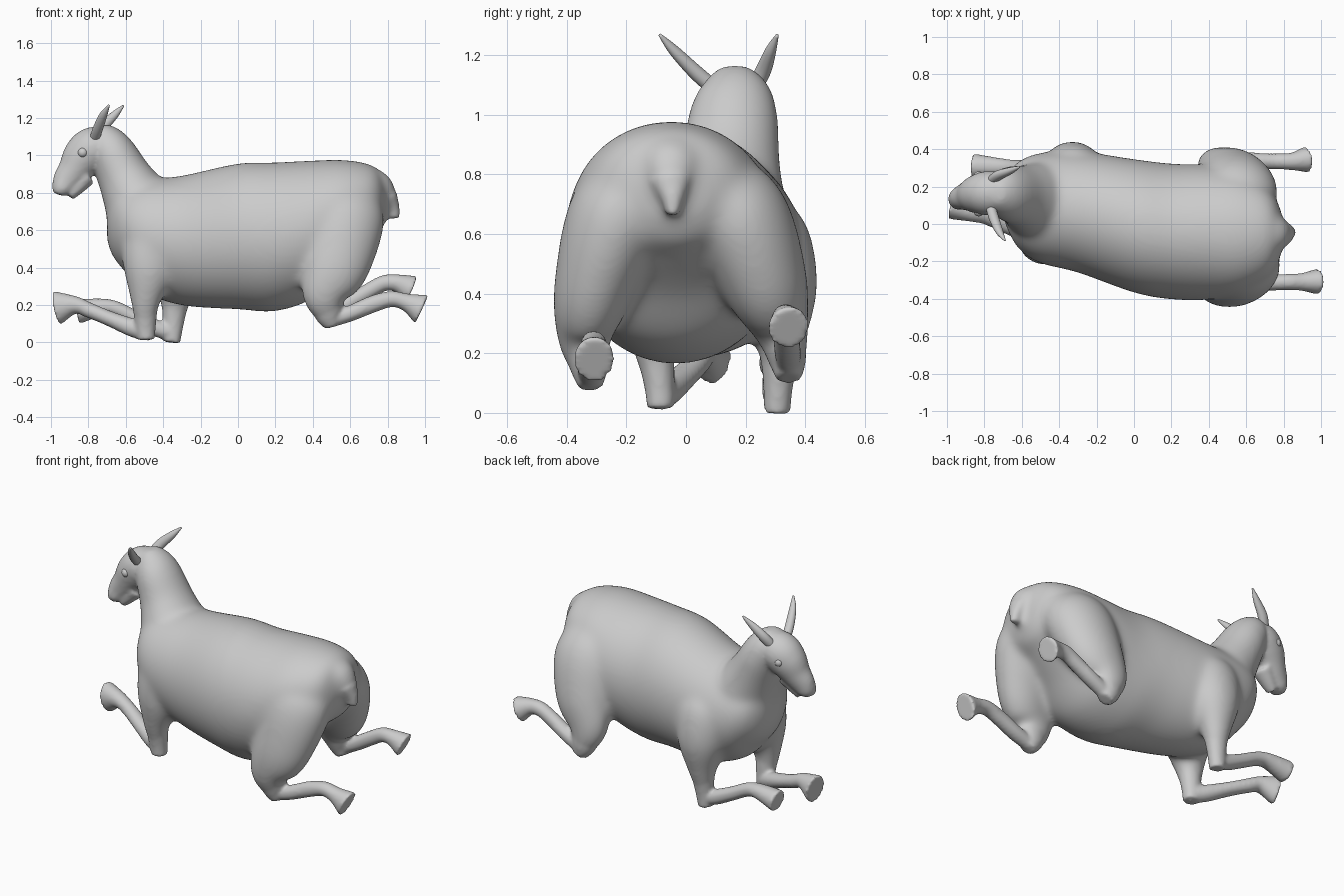
import bpy, bmesh, math
from mathutils import Vector


def spline(pts, n=6):
    """Smooth a list of stations (x, y, z, side radius, other radius)."""
    out = []
    for i in range(len(pts) - 1):
        p = [pts[max(i - 1, 0)], pts[i], pts[i + 1], pts[min(i + 2, len(pts) - 1)]]
        for k in range(n):
            t = k / n
            out.append([0.5 * (2 * b + (c - a) * t + (2 * a - 5 * b + 4 * c - d) * t * t
                               + (3 * b - a - 3 * c + d) * t ** 3) for a, b, c, d in zip(*p)])
    out.append(list(pts[-1]))
    return out


def loft(bm, pts, upright=False, sides=48):
    """Closed tube of elliptical rings along a path."""
    st = spline(pts)
    pos = [Vector(s[:3]) for s in st]
    rings = []
    for i, s in enumerate(st):
        t = (pos[min(i + 1, len(st) - 1)] - pos[max(i - 1, 0)]).normalized()
        if upright:
            t = Vector((1, 0, 0))
        side = Vector((0, 1, 0))
        side = (side - t * side.dot(t)).normalized()
        up = t.cross(side)
        ring = []
        for k in range(sides):
            a = 2 * math.pi * k / sides
            ring.append(bm.verts.new(pos[i] + side * (s[3] * math.cos(a)) + up * (s[4] * math.sin(a))))
        rings.append(ring)
    faces = []
    for r0, r1 in zip(rings, rings[1:]):
        for k in range(sides):
            j = (k + 1) % sides
            faces.append(bm.faces.new((r0[k], r0[j], r1[j], r1[k])))
    faces.append(bm.faces.new(rings[0][::-1]))
    faces.append(bm.faces.new(rings[-1]))
    bmesh.ops.recalc_face_normals(bm, faces=faces)


def make(name, lofts, upright=(), base=None):
    bm = bmesh.new()
    if base:
        bm.from_mesh(base)
    for pts in upright:
        loft(bm, pts, True)
    for pts in lofts:
        loft(bm, pts)
    for f in bm.faces:
        f.smooth = True
    me = bpy.data.meshes.new(name)
    bm.to_mesh(me)
    bm.free()
    ob = bpy.data.objects.new(name, me)
    bpy.context.collection.objects.link(ob)
    return ob


def fuse(ob, voxel, iterations):
    """Melt overlapping masses into one soft skin."""
    m = ob.modifiers.new("fuse", 'REMESH')
    m.mode = 'VOXEL'
    m.voxel_size = voxel
    m.use_smooth_shade = True
    s = ob.modifiers.new("soften", 'SMOOTH')
    s.factor = 0.5
    s.iterations = iterations


def knee_end(leg):
    """Lower end of a leg, starting slightly thinner so it leaves no step."""
    x, y, z, a, b = leg[3]
    return [(x, y, z, a * .86, b * .86)] + leg[4:]


# barrel-shaped torso from chest to rump
torso = [(-.70, .12, .64, .08, .10), (-.67, .115, .63, .16, .17), (-.61, .10, .61, .24, .225),
         (-.5, .085, .57, .295, .30), (-.3, .065, .545, .325, .347), (0, -.01, .567, .357, .39),
         (.2, -.04, .565, .363, .398), (.4, -.045, .605, .36, .368), (.55, -.05, .69, .325, .287),
         (.68, -.05, .74, .265, .22), (.75, -.05, .75, .20, .175), (.79, -.045, .75, .11, .10)]
tail = [(.64, -.05, .87, .10, .08), (.745, -.05, .84, .10, .08), (.80, -.05, .775, .07, .055),
        (.826, -.045, .72, .04, .038), (.83, -.045, .663, .022, .034)]

# neck, skull and lower jaw
neck = [(-.44, .09, .56, .25, .22), (-.525, .12, .73, .215, .19), (-.605, .148, .88, .168, .148),
        (-.665, .16, 1.0, .15, .128), (-.705, .165, 1.07, .128, .11),
        (-.728, .165, 1.12, .095, .085), (-.740, .165, 1.16, .055, .05)]
head = [(-.68, .165, 1.055, .10, .09), (-.77, .165, 1.037, .118, .117), (-.83, .16, .985, .107, .112),
        (-.88, .15, .915, .082, .087), (-.92, .14, .86, .064, .074), (-.947, .13, .815, .053, .051),
        (-.956, .128, .79, .034, .03)]
jaw = [(-.81, .15, .89, .065, .055), (-.865, .14, .825, .047, .04), (-.902, .134, .783, .034, .028)]

# folded front legs: upper part, then shin with flared hoof
front_upper_near = [(-.44, .02, .70, .08, .10), (-.46, -.05, .58, .14, .155), (-.472, -.095, .4, .125, .145),
                    (-.495, -.105, .22, .076, .082), (-.495, -.09, .1, .052, .057),
                    (-.49, -.085, .015, .045, .047)]
front_shin_near = [(-.47, -.085, .05, .04, .042), (-.56, -.055, .077, .047, .049),
                   (-.68, -.005, .125, .047, .041), (-.79, .04, .17, .043, .041),
                   (-.87, .06, .2, .048, .048), (-.970, .09, .185, .066, .094)]
front_upper_far = [(-.33, .17, .72, .09, .11), (-.33, .24, .58, .17, .18), (-.33, .303, .42, .142, .155),
                   (-.335, .315, .24, .086, .09), (-.345, .31, .11, .052, .057),
                   (-.355, .305, 0, .044, .046)]
front_shin_far = [(-.33, .305, .045, .04, .042), (-.42, .3, .07, .045, .045),
                  (-.54, .3, .125, .044, .041), (-.64, .3, .175, .043, .041),
                  (-.72, .305, .19, .048, .045), (-.862, .31, .165, .067, .068)]

# big thighs and hind shanks stretched backwards
thigh_near = [(.59, -.12, .83, .08, .13), (.57, -.22, .68, .165, .215), (.525, -.31, .42, .135, .185),
              (.465, -.34, .26, .095, .128), (.485, -.325, .15, .063, .075), (.51, -.32, .088, .04, .042)]
thigh_far = [(.59, .04, .83, .08, .13), (.56, .165, .68, .165, .21), (.52, .26, .45, .148, .187),
             (.46, .317, .29, .098, .126), (.475, .34, .18, .064, .075), (.5, .345, .115, .042, .044)]
shank_near = [(.49, -.32, .12, .04, .042), (.6, -.32, .155, .045, .043), (.72, -.315, .205, .043, .046),
              (.82, -.31, .232, .043, .043), (.9, -.31, .215, .048, .048), (.983, -.308, .178, .070, .085)]
shank_far = [(.49, .345, .155, .04, .042), (.6, .34, .215, .045, .043), (.7, .335, .275, .043, .043),
             (.78, .335, .317, .043, .043), (.85, .335, .317, .048, .048), (.925, .345, .285, .071, .078)]

# first pass: strongly blended trunk
uppers = [front_upper_near, front_upper_far, thigh_near, thigh_far]
core = make("trunk_core", [neck, tail] + uppers, [torso])
fuse(core, 0.014, 32)
soft = bpy.data.meshes.new_from_object(core.evaluated_get(bpy.context.evaluated_depsgraph_get()))
bpy.data.objects.remove(core)

# second pass: add the crisper head, tail tip, knees, shins and hooves
body = make("body", [tail[2:], head, jaw, front_shin_near, front_shin_far, shank_near, shank_far]
            + [knee_end(leg) for leg in uppers], base=soft)
fuse(body, 0.010, 8)

# pointed horns
make("horn_near", [[(-.77, .105, 1.08, .026, .026), (-.75, .035, 1.14, .025, .027),
                    (-.72, -.04, 1.215, .018, .021), (-.69, -.088, 1.268, .005, .005)]])
make("horn_far", [[(-.765, .225, 1.085, .026, .03), (-.725, .26, 1.15, .026, .03),
                   (-.66, .285, 1.217, .018, .021), (-.612, .306, 1.267, .005, .005)]])

# eyes
for name, y in (("eye_near", .068), ("eye_far", .254)):
    bpy.ops.mesh.primitive_uv_sphere_add(segments=24, ring_count=12, radius=.027, location=(-.83, y, 1.015))
    bpy.context.object.name = name
    bpy.ops.object.shade_smooth()
